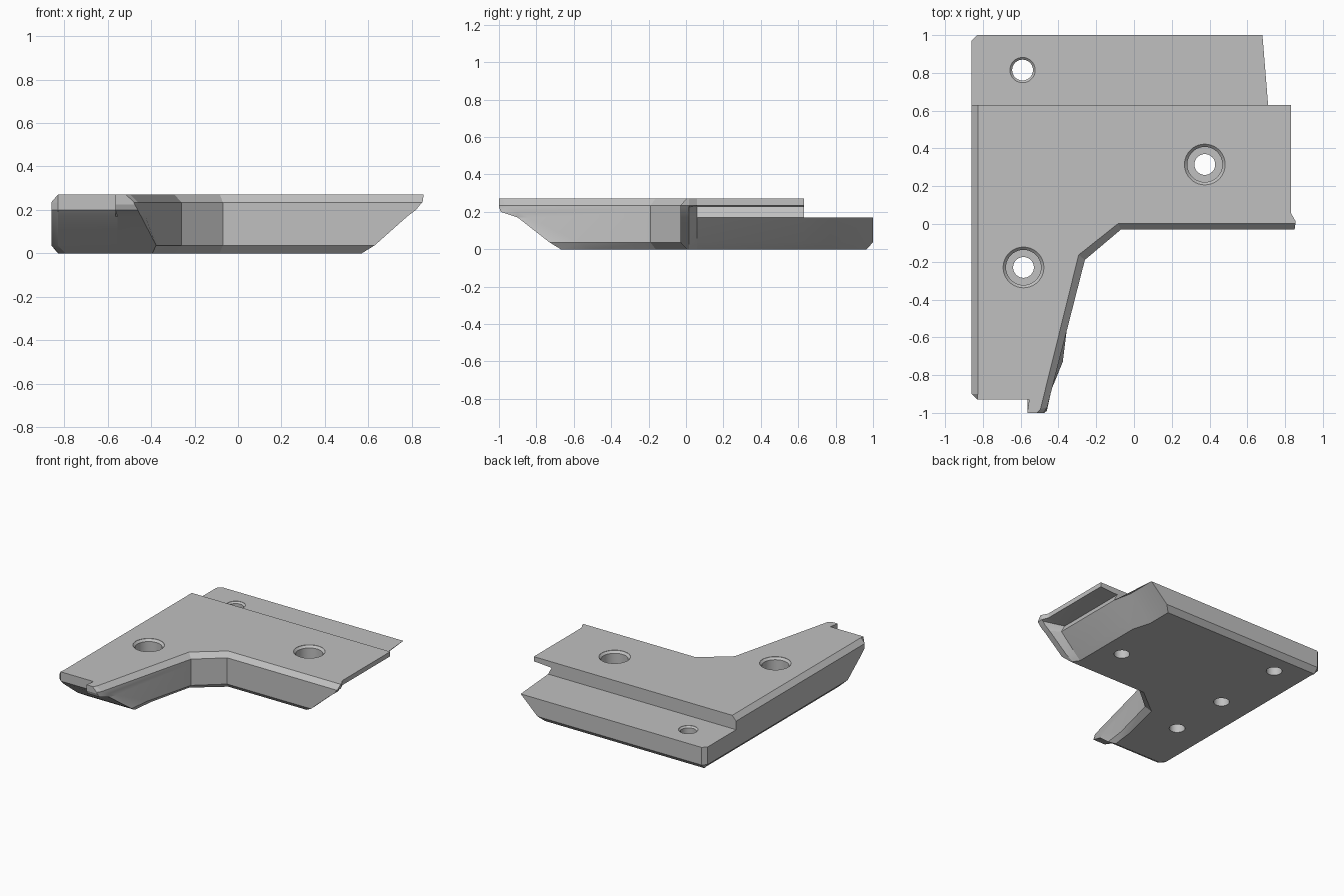
import bpy
import bmesh
import math

cube = bpy.data.objects.get("Cube")
if cube:
    bpy.data.objects.remove(cube, do_unlink=True)

# Single flat colour
grey = bpy.data.materials.new("mid_grey")
grey.use_nodes = True
colour = (0.53, 0.53, 0.53, 1)
grey.diffuse_color = colour
grey.node_tree.nodes["Principled BSDF"].inputs["Base Color"].default_value = colour


def finish(bm, name):
    bmesh.ops.remove_doubles(bm, verts=bm.verts, dist=0.0005)
    bmesh.ops.recalc_face_normals(bm, faces=bm.faces)
    mesh = bpy.data.meshes.new(name)
    bm.to_mesh(mesh)
    bm.free()
    mesh.materials.append(grey)
    obj = bpy.data.objects.new(name, mesh)
    bpy.context.collection.objects.link(obj)
    return obj


def outline(z, inset, right, lip, back_right, front, tip, wall, upper):
    """One level of the bracket: inset is the edge chamfer at this height."""
    left = -0.86 + inset
    step = 0.63
    wall_x = -0.26 - inset + (wall + 0.19) * 0.256
    pts = [
        (left, front + 0.03), (-0.83 + (0 if upper else inset), front),
        (-0.555, front), (-0.565, tip), (wall_x - 0.02, tip), (wall_x, wall),
        (-0.26 - inset, -0.19 + 0.8 * inset),
        (-0.07 - 0.4 * inset, -0.03 + inset), (lip, -0.03 + inset),
        (lip, 0.015), (right, 0.06), (right, step),
    ]
    if upper:
        pts += [(right, step)] * 2 + [(left, step)] * 3
    else:
        back = 1 - inset
        pts += [(back_right, 0.77), (back_right, back), (-0.83, back),
                (left, 0.97 - inset), (left, step)]
    return [(x, y, z) for x, y in pts]


# Stacked outlines: chamfered base, sloping ends, rear ledge, overhanging top
levels = [
    outline(0, 0.035, 0.54, 0.57, 0.50, -0.67, -0.67, -0.50, False),
    outline(0.037, 0, 0.58, 0.63, 0.54, -0.73, -0.73, -0.57, False),
    outline(0.17, 0, 0.71, 0.78, 0.68, -0.90, -0.90, -0.84, False),
    outline(0.17, 0, 0.71, 0.78, 0, -0.90, -0.90, -0.84, True),
    outline(0.20, 0, 0.695, 0.82, 0, -0.93, -0.99, -0.90, True),
    outline(0.225, 0, 0.68, 0.84, 0, -0.93, -1.0, -0.955, True),
    outline(0.235, 0, 0.83, 0.85, 0, -0.93, -1.0, -0.97, True),
    outline(0.27, 0.033, 0.83, 0.855, 0, -0.93, -1.0, -0.98, True),
]
bm = bmesh.new()
rings = [[bm.verts.new(p) for p in level] for level in levels]
for low, high in zip(rings, rings[1:]):
    for i in range(len(low)):
        j = (i + 1) % len(low)
        bm.faces.new((low[i], low[j], high[j], high[i]))
bm.faces.new(rings[0][::-1])
bm.faces.new(rings[-1])
body = finish(bm, "corner_bracket")


def lathe(bm, x, y, profile, sides=40):
    """Turned cutter from (radius, height) pairs."""
    loops = []
    for r, z in profile:
        loops.append([bm.verts.new((x + r * math.cos(math.tau * k / sides),
                                    y + r * math.sin(math.tau * k / sides), z))
                      for k in range(sides)])
    for a, b in zip(loops, loops[1:]):
        for k in range(sides):
            n = (k + 1) % sides
            bm.faces.new((a[k], a[n], b[n], b[k]))
    bm.faces.new(loops[0][::-1])
    bm.faces.new(loops[-1])


# Counterbored screw holes, rear hole and blind hole underneath
bm = bmesh.new()
counterbore = [(0.055, -0.05), (0.055, 0.12), (0.093, 0.12), (0.093, 0.253),
               (0.108, 0.268), (0.108, 0.35)]
lathe(bm, 0.375, 0.315, counterbore)
lathe(bm, -0.585, -0.23, counterbore)
lathe(bm, -0.59, 0.815, [(0.055, -0.05), (0.055, 0.157), (0.067, 0.168), (0.067, 0.3)])
lathe(bm, -0.585, 0.25, [(0.055, -0.05), (0.055, 0.15)])
cutter = finish(bm, "hole_cutter")
cutter.hide_render = True

cut = body.modifiers.new("holes", "BOOLEAN")
cut.operation = "DIFFERENCE"
cut.solver = "EXACT"
cut.object = cutter
bpy.context.view_layer.objects.active = body
body.select_set(True)
bpy.ops.object.modifier_apply(modifier=cut.name)
bpy.data.objects.remove(cutter, do_unlink=True)
bpy.ops.object.shade_smooth_by_angle(angle=math.radians(20))
